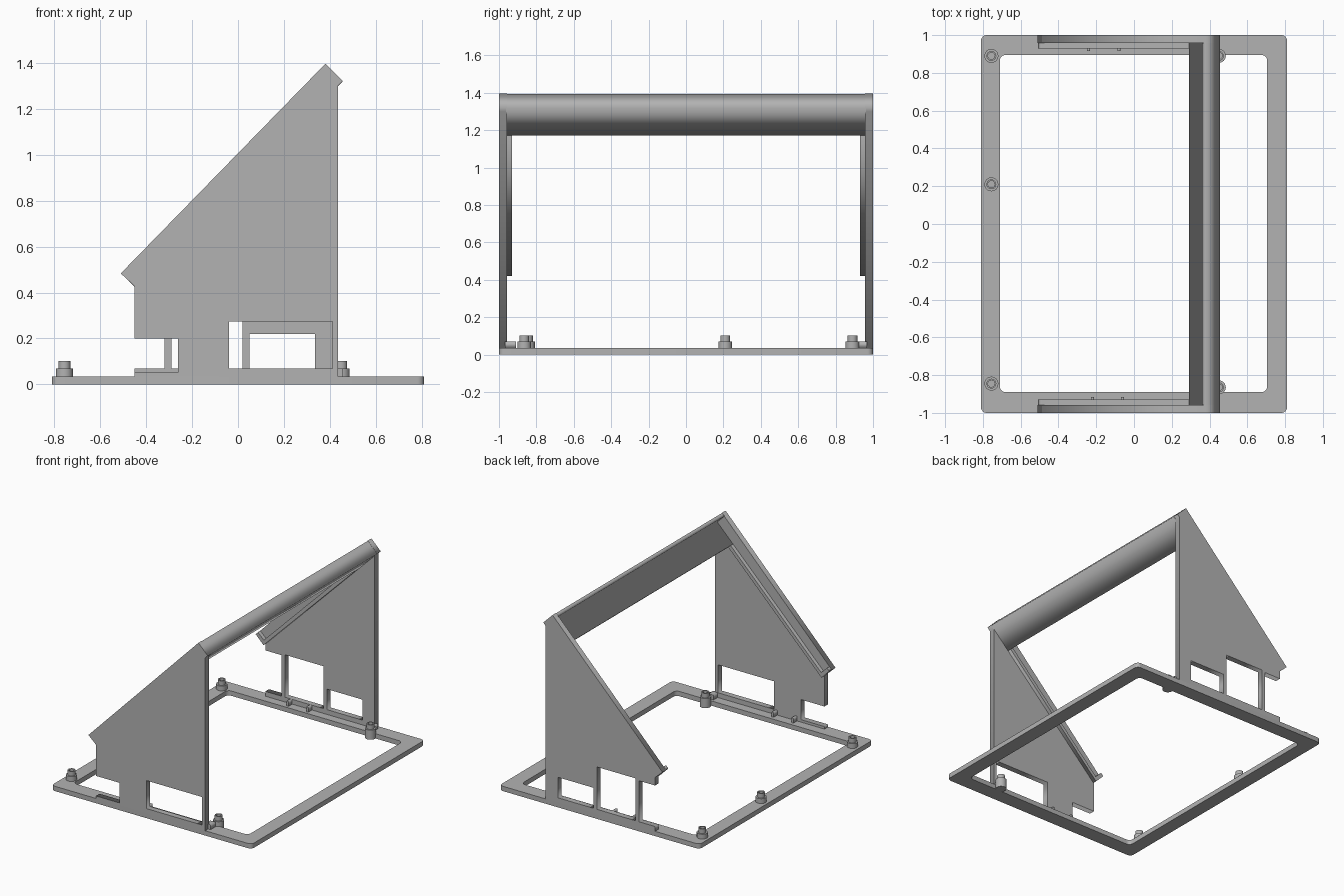
import bpy, bmesh, math

if "Cube" in bpy.data.objects:
    bpy.data.objects.remove(bpy.data.objects["Cube"], do_unlink=True)

grey = bpy.data.materials.new("plain_grey")
grey.use_nodes = True
tone = (0.45, 0.45, 0.45, 1)
grey.diffuse_color = tone
grey.node_tree.nodes["Principled BSDF"].inputs["Base Color"].default_value = tone


def add_mesh(name, mesh):
    mesh.materials.clear()
    mesh.materials.append(grey)
    obj = bpy.data.objects.new(name, mesh)
    bpy.context.collection.objects.link(obj)
    return obj


def plate(name, loops, start, end, upright=True):
    """Extrude flat loops (outline, then holes) along y if upright, else z."""
    curve = bpy.data.curves.new(name, "CURVE")
    curve.dimensions = "2D"
    curve.fill_mode = "BOTH"
    curve.extrude = abs(end - start) / 2
    for loop in loops:
        spline = curve.splines.new("POLY")
        spline.points.add(len(loop) - 1)
        for point, (u, v) in zip(spline.points, loop):
            point.co = (u, v, 0, 1)
        spline.use_cyclic_u = True
    helper = bpy.data.objects.new(name + "_helper", curve)
    bpy.context.collection.objects.link(helper)
    depsgraph = bpy.context.evaluated_depsgraph_get()
    mesh = bpy.data.meshes.new_from_object(helper.evaluated_get(depsgraph))
    bpy.data.objects.remove(helper, do_unlink=True)
    bm = bmesh.new()
    bm.from_mesh(mesh)
    bmesh.ops.remove_doubles(bm, verts=bm.verts, dist=1e-5)
    middle = (start + end) / 2
    for v in bm.verts:
        x, y, z = v.co
        v.co = (x, middle - z, y) if upright else (x, y, middle + z)
    bmesh.ops.recalc_face_normals(bm, faces=bm.faces)
    bm.to_mesh(mesh)
    bm.free()
    return add_mesh(name, mesh)


def rect(x0, x1, y0, y1, radius=0):
    if not radius:
        return [(x0, y0), (x1, y0), (x1, y1), (x0, y1)]
    corners = [(x1 - radius, y1 - radius), (x0 + radius, y1 - radius),
               (x0 + radius, y0 + radius), (x1 - radius, y0 + radius)]
    points = []
    for quarter, (cx, cy) in enumerate(corners):
        for step in range(7):
            a = math.radians(90 * quarter + 15 * step)
            points.append((cx + radius * math.cos(a), cy + radius * math.sin(a)))
    return points


def boss(name, x, y, bottom):
    """Turned stepped peg with a hole in its top."""
    profile = [(0, bottom), (.037, bottom), (.037, .07), (.026, .07),
               (.026, .103), (.018, .103), (.018, .07), (0, .07)]
    bm = bmesh.new()
    verts = [bm.verts.new((r, 0, z)) for r, z in profile]
    edges = [bm.edges.new(pair) for pair in zip(verts, verts[1:])]
    bmesh.ops.spin(bm, geom=verts + edges, cent=(0, 0, 0), axis=(0, 0, 1),
                   angle=math.tau, steps=24)
    bmesh.ops.remove_doubles(bm, verts=bm.verts, dist=1e-5)
    bmesh.ops.recalc_face_normals(bm, faces=bm.faces)
    mesh = bpy.data.meshes.new(name)
    bm.to_mesh(mesh)
    bm.free()
    obj = add_mesh(name, mesh)
    obj.location = (x, y, 0)
    bpy.ops.object.select_all(action="DESELECT")
    obj.select_set(True)
    bpy.context.view_layer.objects.active = obj
    bpy.ops.object.shade_smooth_by_angle(angle=math.radians(30))


# Base frame with rounded corners
BASE = .035
plate("base_frame", [rect(-.81, .81, -1, 1, .03), rect(-.71, .705, -.89, .895, .03)],
      0, BASE, upright=False)


# Side walls with notch and window openings
def wall_outline(notch_end, notch_top, sill):
    return [(-.45, BASE), (.435, BASE), (.435, 1.30), (.455, 1.32), (.38, 1.395),
            (-.51, .483), (-.45, .428), (-.45, notch_top), (notch_end, notch_top),
            (notch_end, sill), (-.45, sill)]


plate("front_wall", [wall_outline(-.26, .2, .053), rect(-.04, .41, .07, .275)], -1, -.958)
plate("back_wall", [wall_outline(-.32, .37, .07), rect(-.29, .02, .07, .38),
                    rect(.05, .335, .07, .22)], .958, 1)

# Ridge beam with a lip and a lower ledge
ridge = [(.38, 1.393), (.455, 1.318), (.309, 1.172), (.29, 1.19),
         (.4175, 1.3175), (.36, 1.375)]
plate("ridge_beam", [ridge], -.962, .962)

# Sloping ledges with an end stop, blocks and tabs inside each wall
rail = [(-.508, .483), (-.49, .503), (-.4425, .4575), (.29, 1.19),
        (.309, 1.172), (-.445, .42)]
for side, label, tabs in ((-1, "front", (-.22, -.06)), (1, "back", (-.24, -.08))):
    plate(label + "_roof_ledge", [rail], side * .93, side * .962)
    plate(label + "_foot_block", [rect(.415, .455, BASE, .07)], side * .91, side * .967)
    for i, x in enumerate(tabs):
        plate(f"{label}_tab_{i + 1}", [rect(x - .008, x + .008, BASE, .07)],
              side * .915, side * .96)

# Stepped pegs
for i, y in enumerate((-.845, .21, .89)):
    boss(f"outer_peg_{i + 1}", -.755, y, .02)
for i, y in enumerate((-.865, .89)):
    boss(f"inner_peg_{i + 1}", .449, y, 0)
